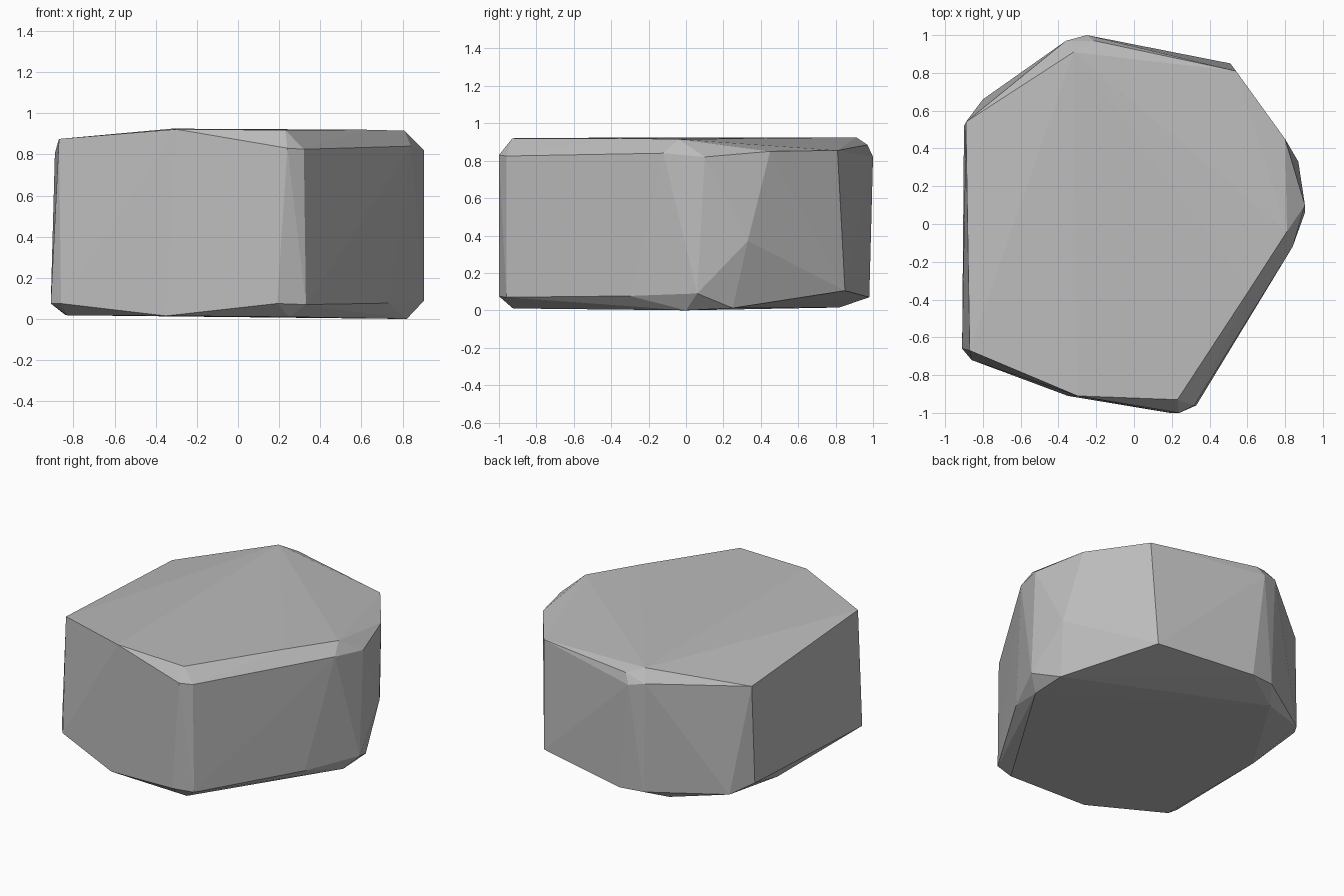
import bpy
import bmesh

default_cube = bpy.data.objects.get("Cube")
if default_cube:
    bpy.data.objects.remove(default_cube, do_unlink=True)


def flat_material(name, colour):
    material = bpy.data.materials.new(name)
    material.use_nodes = True
    material.diffuse_color = colour
    shader = material.node_tree.nodes["Principled BSDF"]
    shader.inputs["Base Color"].default_value = colour
    return material


def hull_object(name, corners, material):
    """Wrap a convex, flat-shaded skin around the given corner points."""
    mesh = bpy.data.meshes.new(name)
    bm = bmesh.new()
    for corner in corners:
        bm.verts.new(corner)
    result = bmesh.ops.convex_hull(bm, input=list(bm.verts))
    # Drop any corner that ended up inside the skin
    loose = [v for v in bm.verts if not v.link_faces]
    bmesh.ops.delete(bm, geom=loose, context="VERTS")
    bmesh.ops.recalc_face_normals(bm, faces=list(bm.faces))
    for face in bm.faces:
        face.smooth = False
    bm.to_mesh(mesh)
    bm.free()
    mesh.materials.append(material)
    rock = bpy.data.objects.new(name, mesh)
    bpy.context.collection.objects.link(rock)
    return rock


# Flat underside of the boulder
underside = [
    (-.83, -.65, .018), (-.35, -.91, .015), (.25, -.925, .01),
    (.82, 0, 0), (.82, .25, .012), (-.445, .82, .015), (-.84, .18, .02),
]

# Lower edge, where the walls start
lower_edge = [
    (-.91, -.66, .075), (-.86, -.72, .075), (.19, -1, .075),
    (.33, -.96, .07), (.73, -.3, .077), (.905, .06, .09),
    (.51, .85, .105), (-.17, .98, .07), (-.34, .96, .075),
    (-.8, .66, .065), (-.9, .52, .12),
]

# Bulge in the side wall
wall_bulge = [(.87, .33, .37)]

# Upper rim, where the walls end
upper_rim = [
    (.24, -1, .83), (.32, -.96, .825), (.84, -.12, .84), (.905, .1, .82),
    (.8, .45, .85), (.54, .81, .855), (-.25, 1, .82), (-.36, .97, .845),
    (-.21, .97, .885), (-.89, .54, .805),
]

# Gently sloping top
top = [
    (-.87, -.67, .875), (-.3, -.91, .922), (.23, -.93, .918),
    (.61, -.35, .92), (.81, -.04, .915), (-.32, .91, .925),
]

stone = flat_material("stone grey", (.5, .5, .5, 1))
hull_object("boulder", underside + lower_edge + wall_bulge + upper_rim + top, stone)
